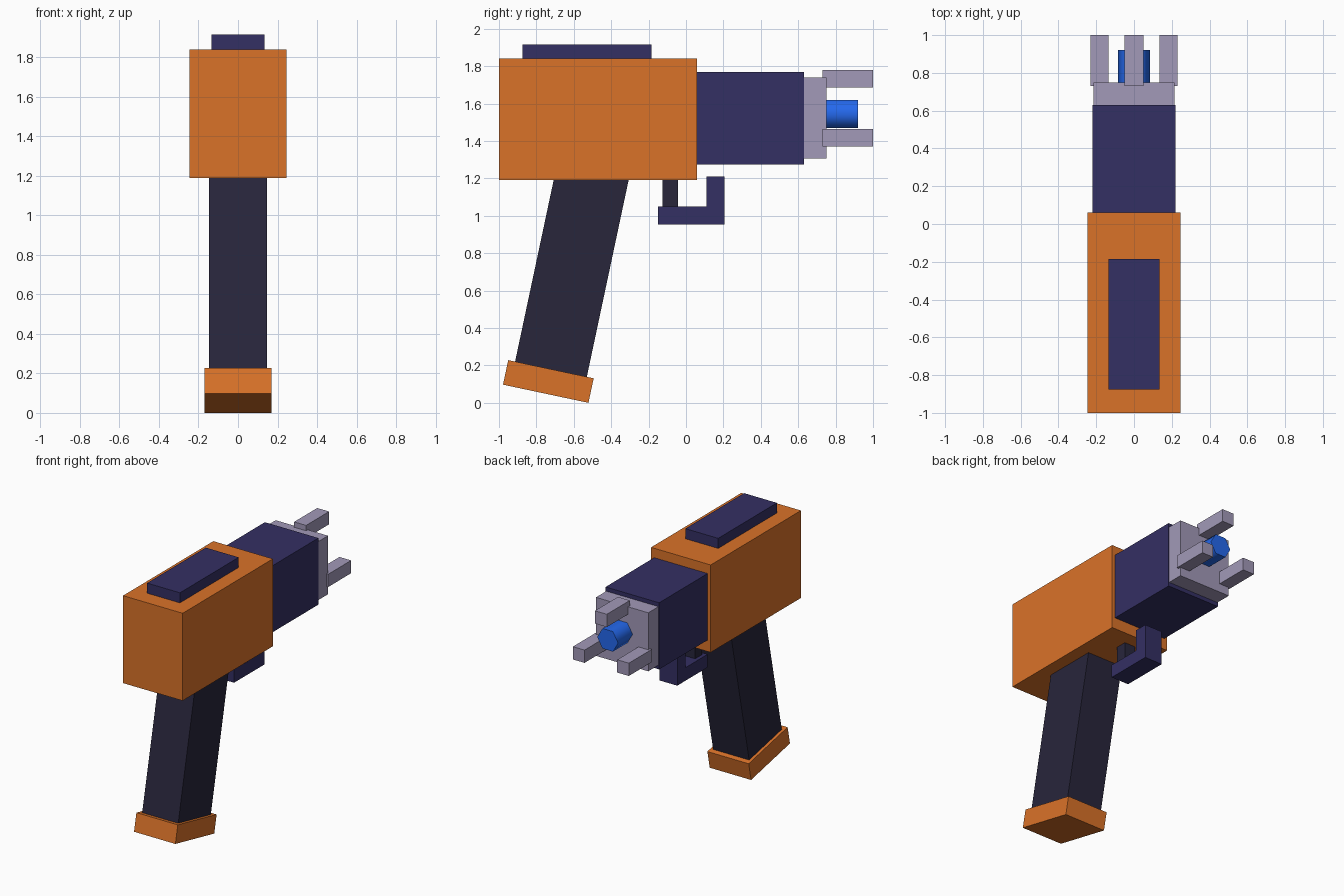
import bpy
from math import radians, sin, cos

if "Cube" in bpy.data.objects:
    bpy.data.objects.remove(bpy.data.objects["Cube"])


def material(name, rgb):
    m = bpy.data.materials.new(name)
    m.diffuse_color = (*rgb, 1)
    m.use_nodes = True
    m.node_tree.nodes["Principled BSDF"].inputs["Base Color"].default_value = m.diffuse_color
    return m


ORANGE = material("orange", (0.70, 0.17, 0.022))
NAVY = material("navy", (0.034, 0.029, 0.125))
DARK = material("dark", (0.021, 0.019, 0.044))
LILAC = material("lilac", (0.36, 0.32, 0.48))
BLUE = material("blue", (0.018, 0.14, 0.85))


def prism(name, profile, half_width, mat, x=0.0):
    """Side profile of (y, z) points, extruded evenly along x."""
    n = len(profile)
    verts = [(x + s * half_width, y, z) for s in (-1, 1) for y, z in profile]
    faces = [tuple(reversed(range(n))), tuple(range(n, 2 * n))]
    faces += [(i, (i + 1) % n, n + (i + 1) % n, n + i) for i in range(n)]
    mesh = bpy.data.meshes.new(name)
    mesh.from_pydata(verts, [], faces)
    mesh.materials.append(mat)
    obj = bpy.data.objects.new(name, mesh)
    bpy.context.collection.objects.link(obj)
    return obj


def block(name, y, z, half_width, mat, x=0.0):
    (y0, y1), (z0, z1) = y, z
    return prism(name, [(y0, z0), (y1, z0), (y1, z1), (y0, z1)], half_width, mat, x)


# Tilted parts share one axis that starts at the middle of the grip base
TILT = radians(12)
BASE_Y, BASE_Z = -0.736, 0.114


def tilted_block(name, depth, low, high, half_width, mat):
    corners = [(-depth / 2, low), (depth / 2, low), (depth / 2, high), (-depth / 2, high)]
    profile = [(BASE_Y + a * cos(TILT) + h * sin(TILT),
                BASE_Z - a * sin(TILT) + h * cos(TILT)) for a, h in corners]
    return prism(name, profile, half_width, mat)


# Housing, top rail and barrel
block("body", (-1.0, 0.06), (1.19, 1.84), 0.245, ORANGE)
block("top_rail", (-0.875, -0.185), (1.82, 1.915), 0.135, NAVY)
block("barrel", (0.05, 0.63), (1.275, 1.77), 0.22, NAVY)

# Muzzle plate with three prongs
block("muzzle_plate", (0.62, 0.75), (1.305, 1.74), 0.215, LILAC)
block("prong_top", (0.73, 1.0), (1.685, 1.78), 0.049, LILAC)
for side, x in (("left", -0.182), ("right", 0.182)):
    block("prong_" + side, (0.73, 1.0), (1.37, 1.465), 0.048, LILAC, x)

# Six-sided emitter, with corners pointing left and right
bpy.ops.mesh.primitive_cylinder_add(vertices=6, radius=0.086, depth=0.22,
                                    location=(0, 0.81, 1.545),
                                    rotation=(radians(90), radians(30), 0))
emitter = bpy.context.object
emitter.name = "emitter"
# Corner direction along x
emitter.rotation_euler = (radians(90), 0, 0)
for v in emitter.data.vertices:
    x, y = v.co.x, v.co.y
    v.co.x, v.co.y = y, -x
emitter.data.materials.append(BLUE)
bpy.ops.object.shade_smooth_by_angle(angle=radians(70))

# Grip and its base
tilted_block("grip", 0.392, 0.06, 1.18, 0.148, DARK)
tilted_block("grip_base", 0.467, -0.067, 0.067, 0.17, ORANGE)

# Trigger and L-shaped guard
block("trigger", (-0.125, -0.043), (1.03, 1.22), 0.045, DARK)
prism("trigger_guard", [(-0.15, 0.953), (0.207, 0.953), (0.207, 1.21),
                        (0.11, 1.21), (0.11, 1.05), (-0.15, 1.05)], 0.073, NAVY)
